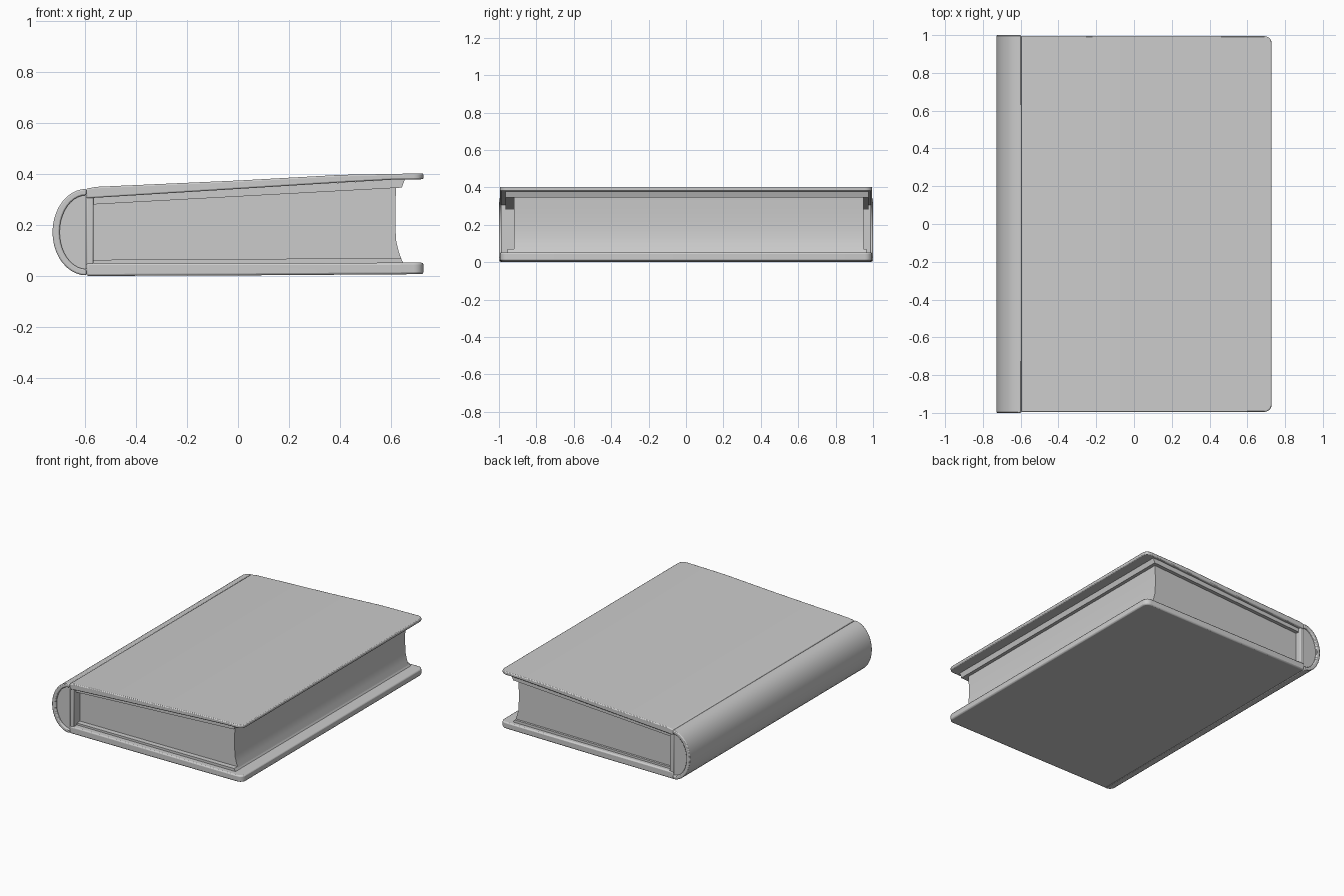
import bpy
import bmesh
import math
from mathutils import Vector

if "Cube" in bpy.data.objects:
    bpy.data.objects.remove(bpy.data.objects["Cube"], do_unlink=True)

grey = bpy.data.materials.new("plain grey")
grey.use_nodes = True
grey.diffuse_color = (0.6, 0.6, 0.6, 1)
grey.node_tree.nodes["Principled BSDF"].inputs["Base Color"].default_value = (0.6, 0.6, 0.6, 1)


def extrude_profile(name, profile, y0, y1, corner=0, edge_bevel=0):
    """Sweep an x-z outline along y, optionally rounding the outer corners."""
    bm = bmesh.new()
    face = bm.faces.new([bm.verts.new((x, y0, z)) for x, z in profile])
    swept = bmesh.ops.extrude_face_region(bm, geom=[face])["geom"]
    bmesh.ops.translate(bm, vec=(0, y1 - y0, 0),
                        verts=[g for g in swept if isinstance(g, bmesh.types.BMVert)])
    bmesh.ops.recalc_face_normals(bm, faces=bm.faces)
    if corner:
        limit = max(v.co.x for v in bm.verts) - 0.01
        edges = [e for e in bm.edges if all(v.co.x > limit for v in e.verts)
                 and abs(e.verts[0].co.y - e.verts[1].co.y) < 0.01]
        bmesh.ops.bevel(bm, geom=edges, offset=corner, segments=5,
                        profile=0.5, affect='EDGES')
    mesh = bpy.data.meshes.new(name)
    bm.to_mesh(mesh)
    bm.free()
    mesh.materials.append(grey)
    obj = bpy.data.objects.new(name, mesh)
    bpy.context.collection.objects.link(obj)
    if edge_bevel:
        mod = obj.modifiers.new("soft edges", 'BEVEL')
        mod.width = edge_bevel
        mod.segments = 2
        mod.limit_method = 'ANGLE'
        mod.angle_limit = math.radians(40)
    bpy.ops.object.select_all(action='DESELECT')
    obj.select_set(True)
    bpy.context.view_layer.objects.active = obj
    bpy.ops.object.shade_smooth_by_angle(angle=math.radians(35))
    return obj


def arc(cx, cz, rx, rz, steps=20):
    """Left-facing half ellipse from bottom to top."""
    angles = [math.radians(270 - 180 * i / steps) for i in range(steps + 1)]
    return [(cx + rx * math.cos(a), cz + rz * math.sin(a)) for a in angles]


# Cover boards, the upper one rising towards the fore edge
extrude_profile("bottom_cover",
                [(-0.6, 0.005), (0.0, 0.007), (0.725, 0.012), (0.725, 0.057), (-0.6, 0.055)],
                -0.995, 0.995, corner=0.04, edge_bevel=0.008)
extrude_profile("top_cover",
                [(-0.6, 0.31), (0.0, 0.347), (0.4, 0.372), (0.6, 0.383), (0.725, 0.385),
                 (0.725, 0.408), (0.4, 0.402), (0.0, 0.38), (-0.56, 0.355), (-0.6, 0.348)],
                -0.995, 0.995, corner=0.04, edge_bevel=0.006)

# Rounded spine: an outer shell with a slightly recessed core
spine = arc(-0.6, 0.177, 0.133, 0.17)
inner = arc(-0.6, 0.177, 0.105, 0.145)
extrude_profile("spine_shell", spine + inner[::-1], -1, 1, edge_bevel=0.006)
extrude_profile("spine_core", inner, -0.985, 0.985)

# Hinge wall between spine and pages
extrude_profile("hinge_wall",
                [(-0.602, 0.03), (-0.572, 0.03), (-0.572, 0.33), (-0.602, 0.33)],
                -0.99, 0.99, edge_bevel=0.006)

# Endpapers lining the boards
extrude_profile("bottom_endpaper",
                [(-0.59, 0.05), (0.65, 0.05), (0.635, 0.075), (-0.59, 0.068)], -0.955, 0.965)
extrude_profile("top_endpaper",
                [(-0.59, 0.285), (0.64, 0.352), (0.652, 0.386), (-0.59, 0.315)], -0.965, 0.975)

# Page block with a hollow fore edge
extrude_profile("page_block",
                [(-0.59, 0.06), (0.642, 0.06), (0.628, 0.1), (0.618, 0.14), (0.614, 0.2),
                 (0.614, 0.28), (0.618, 0.36), (-0.59, 0.295)], -0.92, 0.95)

# Settle the book on the ground
bpy.context.view_layer.update()
for obj in bpy.context.scene.objects:
    if obj.type == 'MESH' and grey.name in obj.data.materials:
        obj.location += Vector((0.004, 0, -0.005))
